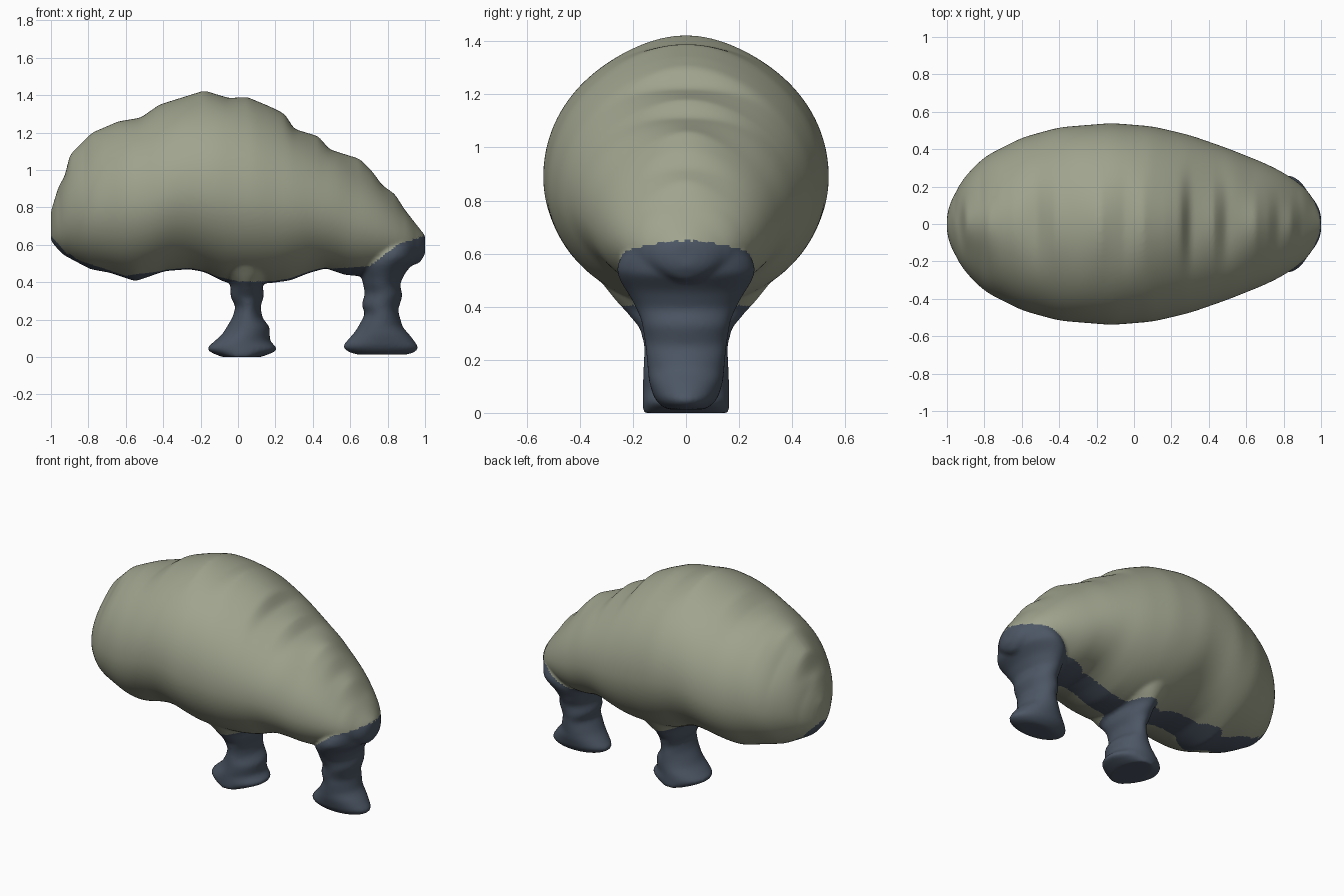
import bpy
import bmesh
import math

cube = bpy.data.objects.get("Cube")
if cube:
    bpy.data.objects.remove(cube, do_unlink=True)


def make_material(name, colour):
    mat = bpy.data.materials.new(name)
    mat.use_nodes = True
    mat.diffuse_color = colour
    bsdf = mat.node_tree.nodes["Principled BSDF"]
    bsdf.inputs["Base Color"].default_value = colour
    bsdf.inputs["Roughness"].default_value = 0.8
    return mat


MATERIALS = [make_material("olive grey", (0.35, 0.37, 0.268, 1)),
             make_material("slate blue", (0.072, 0.093, 0.128, 1))]


def sample(table, t):
    """Linear lookup in a list of (position, value) pairs."""
    if t <= table[0][0]:
        return table[0][1]
    for (a, va), (b, vb) in zip(table, table[1:]):
        if t <= b:
            return va + (vb - va) * (t - a) / (b - a)
    return table[-1][1]


def smooth(table, t, reach):
    """Lookup averaged over a window that shrinks towards the ends."""
    reach = min(reach, t - table[0][0], table[-1][0] - t)
    steps = 8
    total = sum(sample(table, t + reach * i / steps) for i in range(-steps, steps + 1))
    return total / (2 * steps + 1)


# Body outline and half depth along x
TOP = [(-1, .78), (-.96, .91), (-.925, .97), (-.9, 1.08), (-.87, 1.11), (-.78, 1.2),
       (-.64, 1.26), (-.52, 1.28), (-.42, 1.35), (-.18, 1.425), (-.05, 1.385),
       (.05, 1.39), (.17, 1.34), (.25, 1.3), (.3, 1.22), (.43, 1.18), (.49, 1.11),
       (.65, 1.06), (.72, .99), (.77, .92), (.84, .87), (.89, .79), (1, .65)]
BOTTOM = [(-1, .62), (-.94, .55), (-.79, .47), (-.68, .45), (-.55, .405), (-.39, .46),
          (-.26, .47), (-.18, .455), (-.07, .4), (.17, .395), (.28, .41), (.38, .45),
          (.47, .475), (.57, .44), (.68, .43), (.87, .48), (.97, .5), (1, .55)]
DEPTH = [(-1, .04), (-.985, .11), (-.95, .19), (-.9, .26), (-.8, .36), (-.6, .462),
         (-.4, .517), (-.12, .54), (.1, .522), (.3, .475), (.5, .405), (.7, .325),
         (.8, .275), (.9, .207), (.95, .155), (.985, .1), (1, .04)]

# Height below which the skin is slate, along x
COLOUR_LINE = [(-1, .65), (-.9, .535), (-.8, .5), (-.6, .435), (-.3, .475), (0, .405),
               (.2, .405), (.3, .42), (.45, .47), (.7, .485), (.75, .52), (.85, .6),
               (1, .65)]


def loft(bm, rings):
    """Skin a list of closed rings and cap both ends."""
    rows = [[bm.verts.new(p) for p in ring] for ring in rings]
    count = len(rows[0])
    for low, high in zip(rows, rows[1:]):
        for i in range(count):
            j = (i + 1) % count
            bm.faces.new((low[i], low[j], high[j], high[i]))
    bm.faces.new(rows[0])
    bm.faces.new(rows[-1])


def circle(count):
    for i in range(count):
        angle = math.tau * i / count
        yield math.cos(angle), math.sin(angle)


def body_ring(x):
    """Upright oval: soft on the sides, bumpy only near the middle ridge."""
    top, bottom = smooth(TOP, x, .18), smooth(BOTTOM, x, .1)
    bump_top, bump_bottom = smooth(TOP, x, .01) - top, smooth(BOTTOM, x, .015) - bottom
    waist = bottom + (top - bottom) * .475
    depth = smooth(DEPTH, x, .05)
    ring = []
    for c, s in circle(128):
        edge, bump = (top, bump_top) if s > 0 else (bottom, bump_bottom)
        ring.append((x, depth * c, waist + abs(s) * (edge - waist) + bump * abs(s) ** 10))
    return ring


def leg(bm, left, right, depth):
    """Oval leg from its two side outlines and half depth along z."""
    start, end = left[0][0], left[-1][0]
    rings = []
    steps = 60
    for i in range(steps + 1):
        z = start + (end - start) * i / steps
        a, b, d = (smooth(t, z, .015) for t in (left, right, depth))
        rings.append([((a + b) / 2 + (b - a) / 2 * c, d * s, z) for c, s in circle(64)])
    loft(bm, rings)


form = bmesh.new()

# Body: stations crowd together towards both rounded ends
STATIONS = 170
loft(form, [body_ring(-math.cos(math.pi * i / STATIONS)) for i in range(STATIONS + 1)])

# Middle leg with a flat sole, flaring up into the belly
leg(form,
    [(0, -.08), (.02, -.14), (.045, -.172), (.12, -.085), (.21, -.03), (.27, -.012),
     (.32, -.04), (.39, -.04), (.44, -.09), (.5, -.15)],
    [(0, .12), (.02, .18), (.04, .22), (.085, .17), (.16, .17), (.21, .13),
     (.27, .12), (.33, .14), (.39, .13), (.44, .19), (.5, .24)],
    [(0, .163), (.1, .163), (.25, .157), (.32, .174), (.38, .225), (.42, .262),
     (.5, .325)])

# End leg with a rounded sole, flaring into the end of the body
leg(form,
    [(.013, .64), (.025, .59), (.055, .555), (.14, .63), (.23, .68), (.28, .66),
     (.34, .68), (.43, .66), (.5, .64), (.62, .72)],
    [(.013, .9), (.025, .95), (.05, .968), (.11, .925), (.16, .88), (.25, .855),
     (.33, .88), (.39, .865), (.46, .9), (.52, .96), (.62, .97)],
    [(.013, .07), (.03, .1), (.06, .122), (.12, .14), (.25, .152), (.35, .168),
     (.42, .2), (.5, .25), (.54, .262), (.58, .25), (.62, .22)])

# Fuse the parts into one skin with soft joints
bmesh.ops.recalc_face_normals(form, faces=form.faces)
mesh = bpy.data.meshes.new("body_and_legs")
form.to_mesh(mesh)
form.free()
figure = bpy.data.objects.new("body_and_legs", mesh)
bpy.context.collection.objects.link(figure)
bpy.ops.object.select_all(action="DESELECT")
figure.select_set(True)
bpy.context.view_layer.objects.active = figure
remesh = figure.modifiers.new("fuse", "REMESH")
remesh.mode = "VOXEL"
remesh.voxel_size = .011
soften = figure.modifiers.new("soften", "SMOOTH")
soften.iterations = 5
for modifier in (remesh.name, soften.name):
    bpy.ops.object.modifier_apply(modifier=modifier)

# Colour: slate legs, lower rim and a strip along the underside
skin = figure.data
skin.materials.clear()
for mat in MATERIALS:
    skin.materials.append(mat)
for face in skin.polygons:
    x, y, z = face.center
    underside = z < .55 and abs(y) < .1 and face.normal.z < -.3
    face.material_index = int(underside or z < sample(COLOUR_LINE, x))
bpy.ops.object.shade_smooth_by_angle(angle=math.radians(50))
